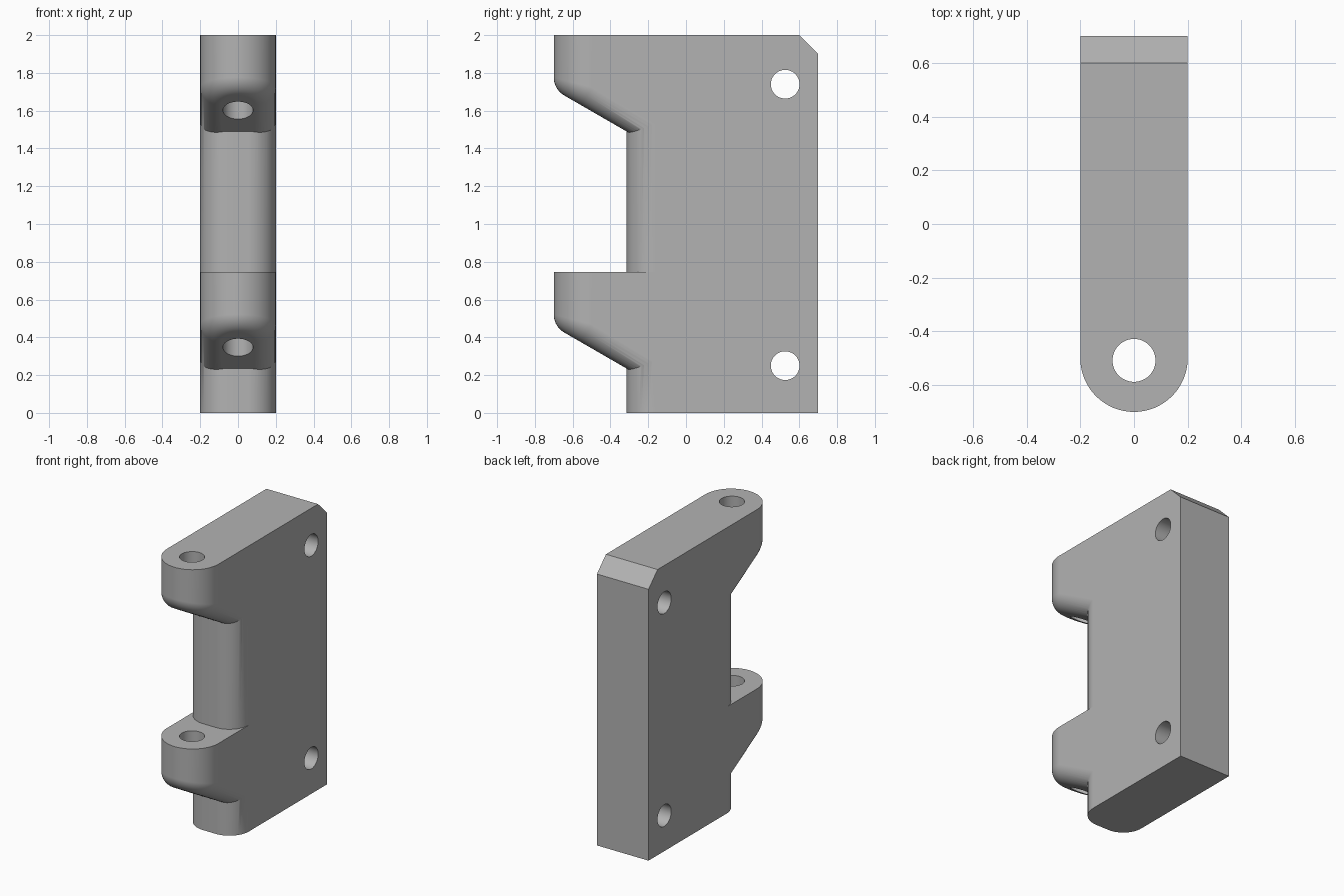
import bpy, bmesh
from math import sin, cos, pi, radians
from mathutils import Vector

if "Cube" in bpy.data.objects:
    bpy.data.objects.remove(bpy.data.objects["Cube"])

HALF = 0.2          # half thickness
FRONT, BACK, HEIGHT = -0.315, 0.7, 2.0
SLOPE = radians(30)

grey = bpy.data.materials.new("plain grey")
grey.use_nodes = True
grey.diffuse_color = (0.45, 0.45, 0.45, 1)
grey.node_tree.nodes["Principled BSDF"].inputs["Base Color"].default_value = (0.45, 0.45, 0.45, 1)


def loft(name, rings):
    """Closed solid skinned through rings of equal length."""
    bm = bmesh.new()
    loops = [[bm.verts.new(p) for p in ring] for ring in rings]
    n = len(loops[0])
    for a, b in zip(loops, loops[1:]):
        for i in range(n):
            j = (i + 1) % n
            bm.faces.new((a[i], a[j], b[j], b[i]))
    bm.faces.new(loops[0])
    bm.faces.new(loops[-1])
    bmesh.ops.recalc_face_normals(bm, faces=bm.faces)
    mesh = bpy.data.meshes.new(name)
    bm.to_mesh(mesh)
    bm.free()
    mesh.materials.append(grey)
    obj = bpy.data.objects.new(name, mesh)
    bpy.context.collection.objects.link(obj)
    return obj


def combine(target, tool, operation):
    mod = target.modifiers.new(operation, 'BOOLEAN')
    mod.operation, mod.object, mod.solver = operation, tool, 'EXACT'
    bpy.context.view_layer.objects.active = target
    bpy.ops.object.modifier_apply(modifier=mod.name)
    bpy.data.objects.remove(tool)


def block():
    """Upright slab with a filleted front and a chamfered top back edge."""
    r, steps = 0.15, 16
    plan = [(HALF, BACK)]
    for side in (1, -1):
        arc = [(side * (HALF - r + r * cos(t)), FRONT + r - r * sin(t))
               for t in (pi / 2 * i / steps for i in range(steps + 1))]
        plan += arc if side > 0 else arc[::-1]
    plan.append((-HALF, BACK))
    obj = loft("bracket_body", [[(x, y, z) for x, y in plan] for z in (0, HEIGHT)])
    bm = bmesh.new()
    bm.from_mesh(obj.data)
    edge = [e for e in bm.edges
            if all(v.co.z > 1.9 and v.co.y > 0.6 for v in e.verts)]
    bmesh.ops.bevel(bm, geom=edge, offset=0.1, segments=1, affect='EDGES')
    bm.to_mesh(obj.data)
    bm.free()
    return obj


def hinge_arm(top):
    """Round-nosed arm with a sloping underside and a rolled lower edge."""
    r, centre, root, steps = 0.11, -0.5, -0.08, 32
    under = Vector((0, -sin(SLOPE), -cos(SLOPE)))
    on_slope = Vector((0, -0.505, top - 0.4))
    angles = [pi * i / steps for i in range(steps + 1)]
    path = [(0, root)] + [(a, centre) for a in angles] + [(pi, root)]
    rings = [[(HALF * cos(a), y - HALF * sin(a), top) for a, y in path]]
    for k in range(11):
        t = pi / 2 * k / 10
        ring = []
        for a, y in path:
            out = Vector((cos(a), -sin(a), 0))
            c = Vector((0, y, 0)) + out * (HALF - r)
            # height of the rolled edge's centre line, parallel to the slope
            c.z = on_slope.z - (c.y - on_slope.y) * sin(SLOPE) / cos(SLOPE) + r / cos(SLOPE)
            gap = out.angle(under)
            u = gap * k / 10
            ring.append(c + r * (out * sin(gap - u) + under * sin(u)) / sin(gap))
        rings.append(ring)
    return loft("hinge_arm", rings)


def drill(target, radius, start, end):
    start, end = Vector(start), Vector(end)
    bpy.ops.mesh.primitive_cylinder_add(
        vertices=48, radius=radius, depth=(end - start).length,
        location=(start + end) / 2,
        rotation=(end - start).to_track_quat('Z', 'Y').to_euler())
    tool = bpy.context.object
    tool.hide_render = True
    tool.data.materials.append(grey)
    combine(target, tool, 'DIFFERENCE')


body = block()

# Hinge arms with their pin holes
for top in (HEIGHT, 0.745):
    arm = hinge_arm(top)
    drill(arm, 0.08, (0, -0.508, top - 0.7), (0, -0.508, top + 0.1))
    combine(body, arm, 'UNION')

# Mounting holes through the sides
for z in (0.25, 1.74):
    drill(body, 0.076, (-0.4, 0.525, z), (0.4, 0.525, z))

bpy.ops.object.select_all(action='DESELECT')
body.select_set(True)
bpy.context.view_layer.objects.active = body
bpy.ops.object.shade_smooth_by_angle(angle=radians(30))
weighted = body.modifiers.new("even_shading", 'WEIGHTED_NORMAL')
weighted.keep_sharp = True
